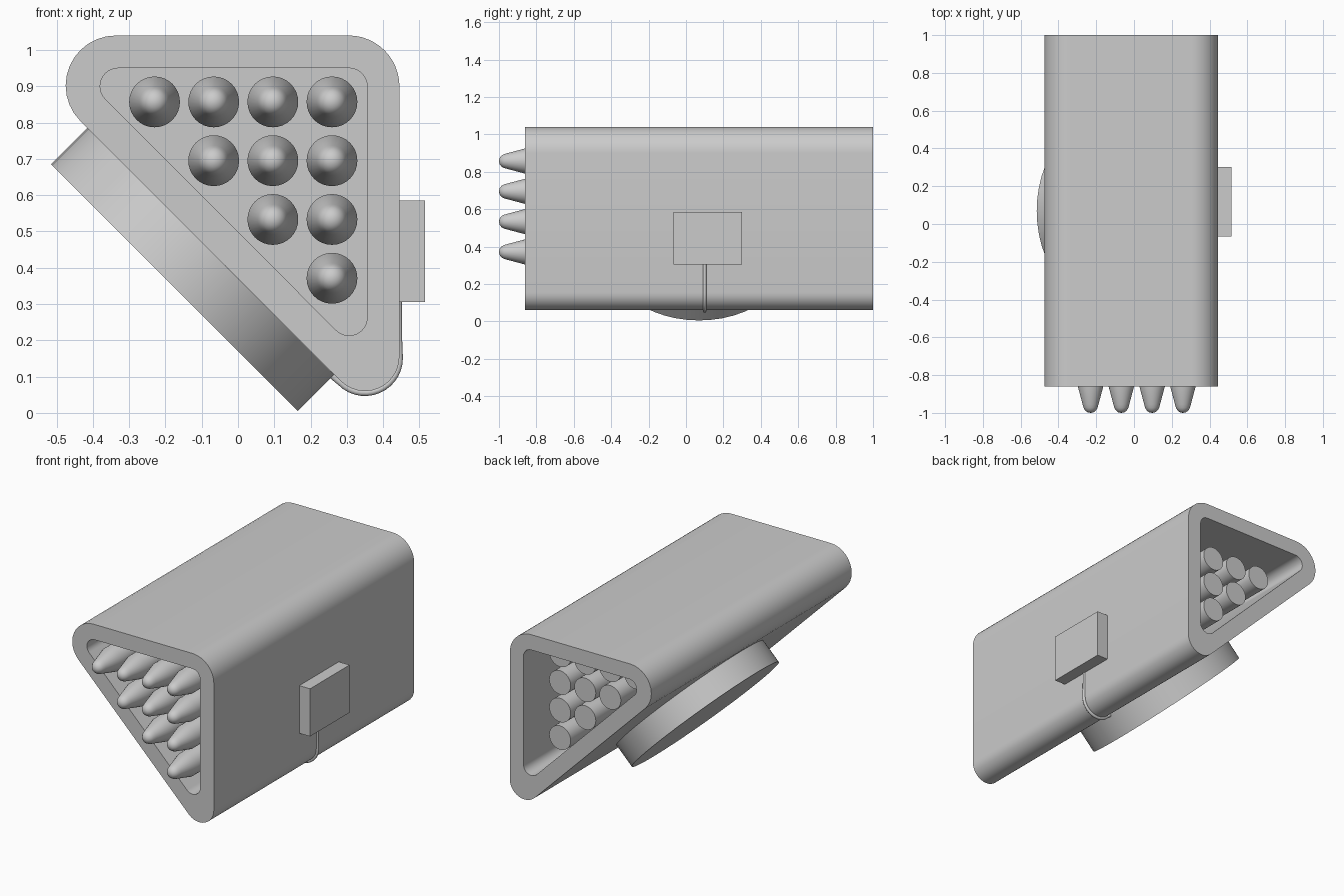
import bpy, bmesh
from math import cos, sin, pi, radians
from mathutils import Matrix

if "Cube" in bpy.data.objects:
    bpy.data.objects.remove(bpy.data.objects["Cube"], do_unlink=True)

FRONT, BACK = -0.86, 1.0

grey = bpy.data.materials.new("plain_grey")
grey.use_nodes = True
grey.diffuse_color = (0.6, 0.6, 0.6, 1)
grey.node_tree.nodes["Principled BSDF"].inputs["Base Color"].default_value = (0.6, 0.6, 0.6, 1)


def finish(bm, name, smooth=True):
    """Turn a bmesh into a named, shaded object."""
    bmesh.ops.recalc_face_normals(bm, faces=bm.faces)
    mesh = bpy.data.meshes.new(name)
    bm.to_mesh(mesh)
    bm.free()
    mesh.materials.append(grey)
    ob = bpy.data.objects.new(name, mesh)
    bpy.context.collection.objects.link(ob)
    if smooth:
        bpy.ops.object.select_all(action='DESELECT')
        ob.select_set(True)
        bpy.context.view_layer.objects.active = ob
        bpy.ops.object.shade_smooth_by_angle(angle=radians(35))
    return ob


def rounded_triangle(corners, steps=12):
    """Outline in x and z; each corner is (x, z, radius, start angle, end angle)."""
    pts = []
    for x, z, r, a0, a1 in corners:
        for i in range(steps + 1):
            a = radians(a0 + (a1 - a0) * i / steps)
            pts.append((x + r * cos(a), z + r * sin(a)))
    return pts


outer = rounded_triangle([(0.305, 0.90, 0.14, 0, 90),
                          (-0.337, 0.902, 0.138, 90, 225),
                          (0.35, 0.155, 0.095, 225, 360)])
inner = rounded_triangle([(0.306, 0.90, 0.05, 0, 90),
                          (-0.33, 0.90, 0.05, 90, 225),
                          (0.306, 0.263, 0.05, 225, 360)])

# Hollow casing: outer and inner skins joined by flat rims
bm = bmesh.new()
rings = [[bm.verts.new((x, y, z)) for x, z in outline]
         for outline, y in ((outer, FRONT), (outer, BACK), (inner, BACK), (inner, FRONT))]
n = len(outer)
for k in range(4):
    a, b = rings[k], rings[(k + 1) % 4]
    for i in range(n):
        j = (i + 1) % n
        bm.faces.new((a[i], a[j], b[j], b[i]))
finish(bm, "casing")

# Bulkhead that holds the missiles inside the casing
bm = bmesh.new()
face = bm.faces.new([bm.verts.new((x, 0.0, z)) for x, z in inner])
ext = bmesh.ops.extrude_face_region(bm, geom=[face])
bmesh.ops.translate(bm, vec=(0, 0.1, 0),
                    verts=[v for v in ext["geom"] if isinstance(v, bmesh.types.BMVert)])
finish(bm, "bulkhead", False)

# Missiles: lathed body with a tapered round nose, set in a triangle
profile = [(0, -1.0), (0.016, -0.997), (0.029, -0.987), (0.037, -0.973), (0.042, -0.955),
           (0.07, -0.85), (0.07, 0.8), (0, 0.8)]


def missile(name, x, z):
    bm = bmesh.new()
    verts = [bm.verts.new((r, y, 0)) for r, y in profile]
    edges = [bm.edges.new(pair) for pair in zip(verts, verts[1:])]
    bmesh.ops.spin(bm, geom=verts + edges, cent=(0, 0, 0), axis=(0, 1, 0),
                   angle=2 * pi, steps=32)
    bmesh.ops.remove_doubles(bm, verts=bm.verts, dist=0.0005)
    bmesh.ops.translate(bm, verts=bm.verts, vec=(x, 0, z))
    finish(bm, name)


for row in range(4):
    for col in range(row, 4):
        missile(f"missile_{row + 1}_{col + 1}", -0.23 + 0.163 * col, 0.857 - 0.162 * row)

# Round mounting base on the sloping side
bm = bmesh.new()
bmesh.ops.create_cone(bm, cap_ends=True, segments=48, radius1=0.481, radius2=0.481, depth=0.141,
                      matrix=Matrix.Translation((-0.125, 0.07, 0.395)) @ Matrix.Rotation(pi / 4, 4, 'Y'))
finish(bm, "mounting_base")

# Control box on the upright side
bm = bmesh.new()
bmesh.ops.create_cube(bm, size=1, matrix=Matrix.Translation((0.478, 0.117, 0.445))
                      @ Matrix.Diagonal((0.074, 0.367, 0.28, 1)))
finish(bm, "control_box", False)

# Cable from the box round the lower corner to the base
curve = bpy.data.curves.new("cable", 'CURVE')
curve.dimensions = '3D'
curve.bevel_depth = 0.009
curve.bevel_resolution = 3
curve.use_fill_caps = True
path = [(0.443, 0.32), (0.444, 0.2)]
path += [(0.35 + 0.096 * cos(a), 0.151 + 0.096 * sin(a))
         for a in (radians(-135 * i / 14) for i in range(15))]
path.append((0.25, 0.11))
spline = curve.splines.new('POLY')
spline.points.add(len(path) - 1)
for point, (x, z) in zip(spline.points, path):
    point.co = (x, 0.1, z, 1)
curve.materials.append(grey)
bpy.context.collection.objects.link(bpy.data.objects.new("cable", curve))
